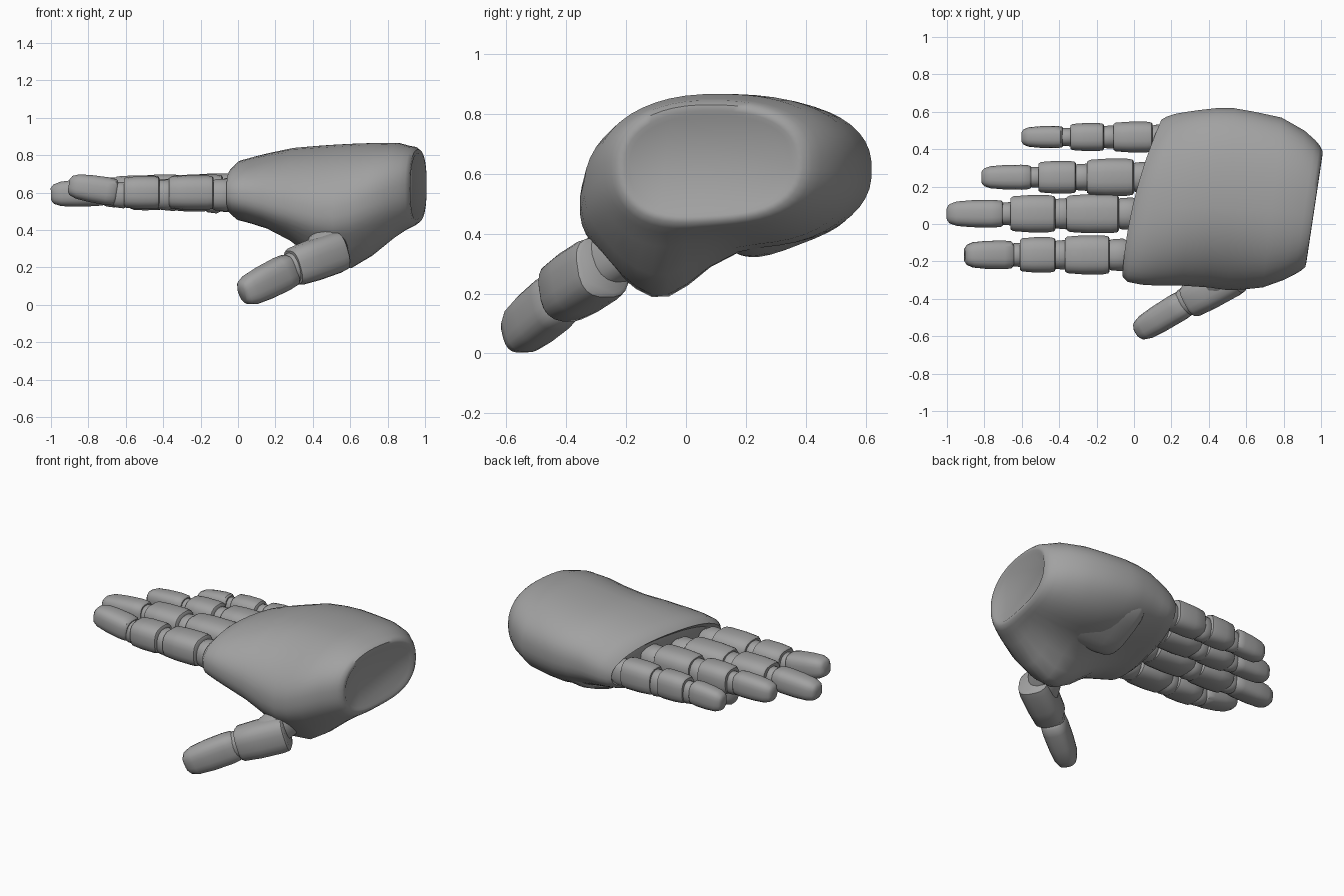
import bpy, bmesh, math
from mathutils import Vector

if "Cube" in bpy.data.objects:
    bpy.data.objects.remove(bpy.data.objects["Cube"])

grey = bpy.data.materials.new("plain grey")
grey.use_nodes = True
COLOR = (0.36, 0.36, 0.36, 1)
grey.diffuse_color = COLOR
grey.node_tree.nodes["Principled BSDF"].inputs["Base Color"].default_value = COLOR


def power(value, exponent):
    return math.copysign(abs(value) ** (2 / exponent), value)


def loft(name, rings, angle=40):
    """Skin a list of equal point rings and cap both ends."""
    bm = bmesh.new()
    rows = [[bm.verts.new(p) for p in ring] for ring in rings]
    n = len(rows[0])
    for a, b in zip(rows, rows[1:]):
        for i in range(n):
            j = (i + 1) % n
            bm.faces.new((a[i], a[j], b[j], b[i]))
    bm.faces.new(rows[0])
    bm.faces.new(rows[-1])
    bmesh.ops.recalc_face_normals(bm, faces=bm.faces)
    mesh = bpy.data.meshes.new(name)
    bm.to_mesh(mesh)
    bm.free()
    mesh.materials.append(grey)
    obj = bpy.data.objects.new(name, mesh)
    bpy.context.collection.objects.link(obj)
    bpy.ops.object.select_all(action="DESELECT")
    obj.select_set(True)
    bpy.context.view_layer.objects.active = obj
    bpy.ops.object.shade_smooth_by_angle(angle=math.radians(angle))
    return obj


def limb(name, start, end, width, height, profile, exponent=2.8, sides=20, up=(0, 0, 1)):
    """Rounded box section swept from start to end, scaled by the profile."""
    start, end = Vector(start), Vector(end)
    axis = (end - start).normalized()
    across = axis.cross(Vector(up)).normalized()
    up = across.cross(axis)
    rings = []
    for t, scale in profile:
        centre = start.lerp(end, t)
        ring = []
        for i in range(sides):
            a = math.tau * (i + 0.5) / sides
            ring.append(centre
                        + across * power(math.cos(a), exponent) * width / 2 * scale
                        + up * power(math.sin(a), exponent) * height / 2 * scale)
        rings.append(ring)
    return loft(name, rings)


PHALANX = [(0, .84), (.03, .95), (.15, 1), (.6, 1), (.94, .94), (1, .84)]
TIP = [(0, .82), (.04, .95), (.2, 1), (.55, .97), (.82, .88), (.95, .7), (1, .45)]
JOINT = [(0, .75), (.3, 1), (.7, .95), (1, .7)]

# Palm: x, slant, y range and z range of each section, knuckles to wrist
SECTIONS = [
    (.075, .25, -.25, .53, .51, .71),
    (.04, .25, -.28, .56, .48, .74),
    (.07, .24, -.31, .575, .45, .775),
    (.13, .20, -.325, .59, .435, .795),
    (.20, .17, -.33, .60, .42, .815),
    (.30, .10, -.33, .61, .40, .84),
    (.42, .04, -.34, .62, .38, .85),
    (.52, .03, -.355, .62, .37, .857),
    (.62, .06, -.35, .60, .37, .862),
    (.74, .11, -.34, .57, .375, .866),
    (.86, .14, -.30, .50, .40, .866),
    (.92, .15, -.27, .45, .42, .85),
    (.95, .15, -.25, .42, .43, .845),
    (.97, .15, -.23, .39, .445, .83),
    (.972, .15, -.205, .37, .465, .81),
    (.962, .15, -.19, .355, .48, .795),
]


def bump(x, y, cx, cy, rx, ry):
    return math.exp(-((x - cx) / rx) ** 2 - ((y - cy) / ry) ** 2)


palm = []
for x0, slant, y0, y1, z0, z1 in SECTIONS:
    ring = []
    for i in range(48):
        a = math.tau * (i + 0.5) / 48
        side = power(math.cos(a), 2.4)
        y = (y0 + y1) / 2 + side * (y1 - y0) / 2
        z = (z0 + z1) / 2 + power(math.sin(a), 2.4) * (z1 - z0) / 2
        # knuckle edge bows forward in the middle
        x = x0 + slant * (y - .13) - .045 * (1 - side * side) * max(0, 1 - x0 / .3)
        low = min(1, max(0, -math.sin(a)) * 1.4)
        # both edges sag, then the ball of the thumb swells downward
        z -= .12 * max(0, -side) ** 2 * bump(x0, 0, .5, 0, .32, 1)
        z -= .04 * max(0, side) ** 2 * bump(x0, 0, .03, 0, .22, 1)
        z -= low * .18 * bump(x, y, .55, -.085, .25, .185)
        z -= low * .02 * bump(x, y, .62, .36, .25, .2)
        ring.append((x, y, z))
    palm.append(ring)
loft("palm", palm, 45)

# Heel pad on the little finger side, rolled to follow the edge of the hand
PAD = [(0, .76), (.025, .89), (.08, .97), (.2, 1), (.5, 1), (.7, .95), (.88, .8), (1, .6)]
limb("heel_pad", (.33, .345, .475), (.95, .26, .55), .46, .26, PAD, 3.2, 32, (0, -.36, .93))

# Fingers: y, centre height, tip height, widths, x ends of the three bones
FINGERS = {
    "index": (-.165, .60, .64, (.21, .19, .155), (-.13, -.37, -.42, -.61, -.65, -.905)),
    "middle": (.055, .605, .59, (.21, .20, .15), (-.08, -.36, -.42, -.66, -.70, -1.0)),
    "ring": (.25, .61, .605, (.20, .175, .135), (0, -.25, -.31, -.51, -.55, -.815)),
    "little": (.465, .585, .57, (.165, .15, .12), (.10, -.11, -.16, -.34, -.38, -.60)),
}
for finger, (y, z, tip_z, widths, xs) in FINGERS.items():
    previous = xs[0] + .08
    for k, bone in enumerate(("base", "middle", "tip")):
        a, b = xs[2 * k], xs[2 * k + 1]
        w = widths[k]
        h = (.185, .175, .15)[k]
        last = k == 2
        limb(f"{finger}_{bone}", (a, y, z), (b, y, tip_z if last else z),
             w, h, TIP if last else PHALANX)
        # knuckle filling the gap before this bone
        limb(f"{finger}_{bone}_knuckle", (previous + .035, y, z - .015),
             (a - .035, y, z - .01), w * .84, h * .96, JOINT, 2.3)
        previous = b

# Thumb
limb("thumb_root", (.55, -.12, .40), (.43, -.34, .26), .20, .20, PHALANX, 2.4)
limb("thumb_base", (.55, -.275, .29), (.295, -.415, .20), .20, .22, PHALANX)
limb("thumb_knuckle", (.35, -.38, .225), (.24, -.435, .17), .16, .17, JOINT, 2.3)
limb("thumb_tip", (.285, -.415, .19), (.022, -.575, .057), .155, .19, TIP)
